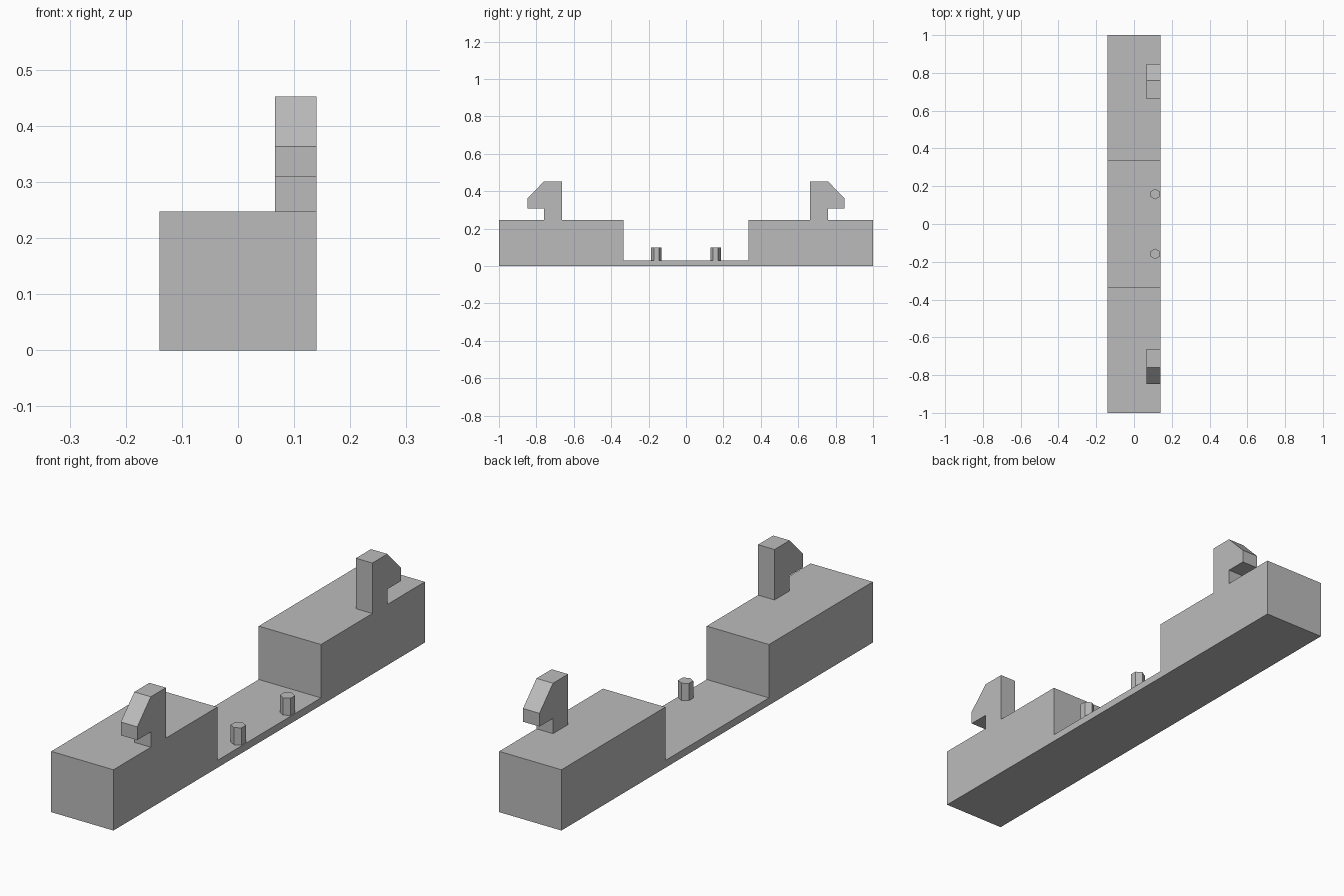
import bpy
import bmesh
import math

cube = bpy.data.objects.get("Cube")
if cube:
    bpy.data.objects.remove(cube, do_unlink=True)

# Single plain grey material
grey = bpy.data.materials.new("plain_grey")
grey.use_nodes = True
colour = (0.5, 0.5, 0.5, 1.0)
grey.diffuse_color = colour
grey.node_tree.nodes["Principled BSDF"].inputs["Base Color"].default_value = colour

HALF_WIDTH = 0.14
FLOOR = 0.03
BLOCK_TOP = 0.247


def finish(name, bm):
    bmesh.ops.recalc_face_normals(bm, faces=bm.faces)
    mesh = bpy.data.meshes.new(name)
    bm.to_mesh(mesh)
    bm.free()
    mesh.materials.append(grey)
    obj = bpy.data.objects.new(name, mesh)
    bpy.context.scene.collection.objects.link(obj)
    return obj


def extrude_profile(name, profile, x0, x1):
    """Extrude a (y, z) outline from x0 to x1."""
    bm = bmesh.new()
    face = bm.faces.new([bm.verts.new((x0, y, z)) for y, z in profile])
    result = bmesh.ops.extrude_face_region(bm, geom=[face])
    verts = [v for v in result["geom"] if isinstance(v, bmesh.types.BMVert)]
    bmesh.ops.translate(bm, vec=(x1 - x0, 0, 0), verts=verts)
    return finish(name, bm)


# Body: two end blocks joined by a thin floor
half = [(0.333, FLOOR), (0.333, BLOCK_TOP), (1, BLOCK_TOP), (1, 0)]
body = half + [(-y, z) for y, z in reversed(half)]
extrude_profile("body", body, -HALF_WIDTH, HALF_WIDTH)

# Outward-facing clip hooks and hexagonal locating pegs, one pair per end
hook = [(0.663, BLOCK_TOP), (0.663, 0.452), (0.76, 0.452), (0.847, 0.363),
        (0.847, 0.309), (0.76, 0.309), (0.76, BLOCK_TOP)]
for end, side in (("front", -1), ("back", 1)):
    extrude_profile(end + "_hook", [(side * y, z) for y, z in hook],
                    0.066, HALF_WIDTH)

    bm = bmesh.new()
    bmesh.ops.create_cone(bm, cap_ends=True, segments=6,
                          radius1=0.028, radius2=0.028, depth=0.07)
    # Point the hexagon's corners along y
    for v in bm.verts:
        angle = math.atan2(v.co.y, v.co.x)
        offset = round(6 * angle / math.pi) % 2
        if offset == 0:
            v.co.x, v.co.y = v.co.y, -v.co.x
    peg = finish(end + "_peg", bm)
    peg.location = (0.112, side * 0.158, FLOOR + 0.035)
